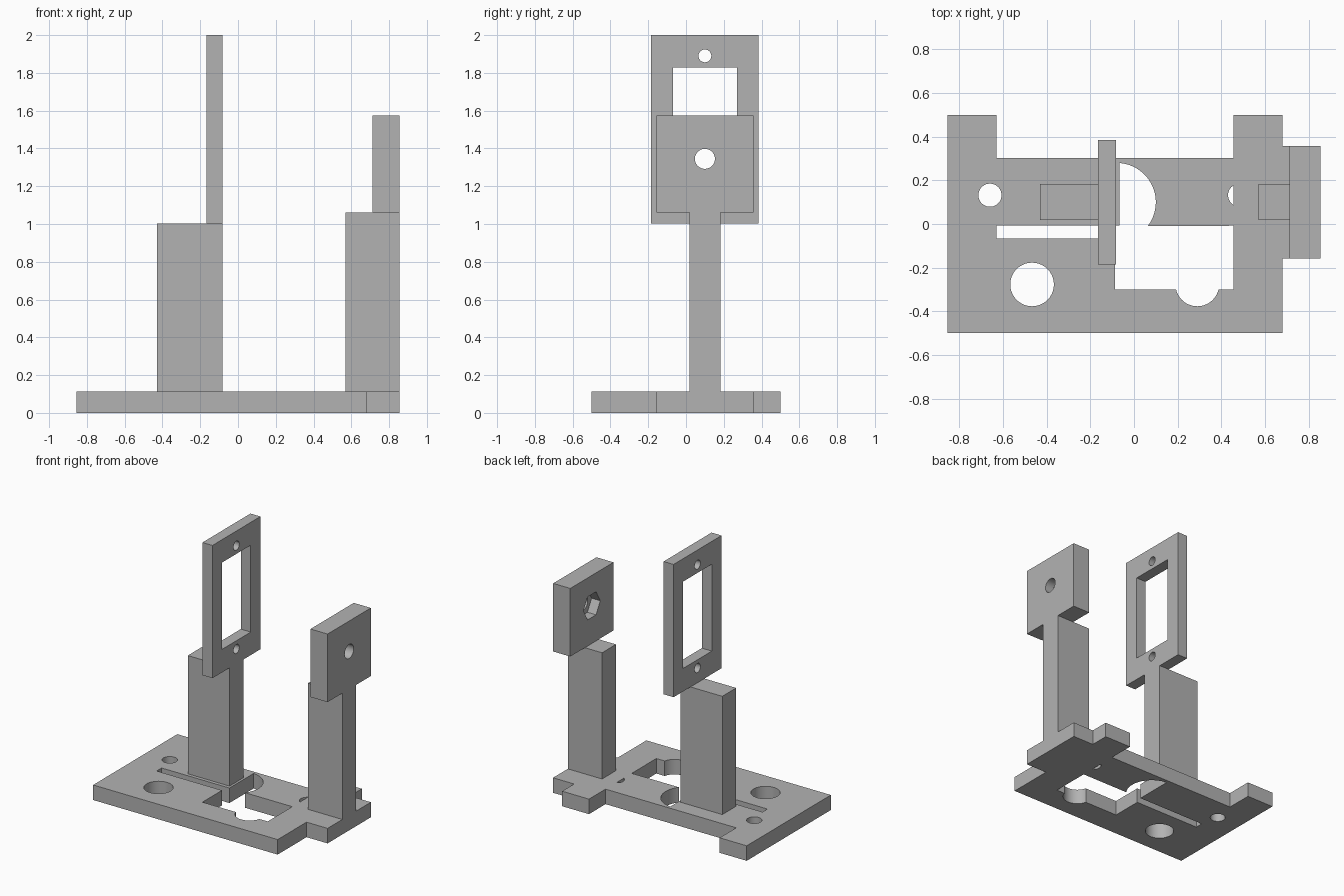
import bpy, bmesh
from math import sin, cos, radians
from mathutils import Matrix

cube = bpy.data.objects.get("Cube")
if cube:
    bpy.data.objects.remove(cube, do_unlink=True)

GREY = (0.45, 0.45, 0.45, 1)
grey = bpy.data.materials.new("plain grey")
grey.use_nodes = True
grey.diffuse_color = GREY
grey.node_tree.nodes["Principled BSDF"].inputs["Base Color"].default_value = GREY

# Local u, v, thickness become y, z, x for upright plates
UPRIGHT = Matrix(((0, 0, 1, 0), (1, 0, 0, 0), (0, 1, 0, 0), (0, 0, 0, 1)))


def arc(cx, cy, r, start, end, steps=24):
    angles = [radians(start + (end - start) * i / steps) for i in range(steps + 1)]
    return [(cx + r * cos(a), cy + r * sin(a)) for a in angles]


def circle(cx, cy, r, sides=40):
    return arc(cx, cy, r, 0, 360, sides)[:-1]


def rect(u0, u1, v0, v1):
    return [(u0, v0), (u1, v0), (u1, v1), (u0, v1)]


def plate(name, loops, low, high, upright=False):
    """Extrude an outline with holes from low to high."""
    curve = bpy.data.curves.new(name + " profile", 'CURVE')
    curve.dimensions = '2D'
    curve.fill_mode = 'BOTH'
    curve.extrude = (high - low) / 2
    for loop in loops:
        spline = curve.splines.new('POLY')
        spline.points.add(len(loop) - 1)
        for point, (u, v) in zip(spline.points, loop):
            point.co = (u, v, 0, 1)
        spline.use_cyclic_u = True
    temp = bpy.data.objects.new(name + " profile", curve)
    bpy.context.collection.objects.link(temp)
    graph = bpy.context.evaluated_depsgraph_get()
    mesh = bpy.data.meshes.new_from_object(temp.evaluated_get(graph))
    bpy.data.objects.remove(temp, do_unlink=True)

    mesh.transform(Matrix.Translation((0, 0, (low + high) / 2)))
    if upright:
        mesh.transform(UPRIGHT)
    bm = bmesh.new()
    bm.from_mesh(mesh)
    bmesh.ops.remove_doubles(bm, verts=bm.verts, dist=0.0001)
    bmesh.ops.recalc_face_normals(bm, faces=bm.faces)
    bm.to_mesh(mesh)
    bm.free()

    mesh.name = name
    mesh.materials.clear()
    mesh.materials.append(grey)
    obj = bpy.data.objects.new(name, mesh)
    bpy.context.collection.objects.link(obj)
    bpy.ops.object.select_all(action='DESELECT')
    obj.select_set(True)
    bpy.context.view_layer.objects.active = obj
    bpy.ops.object.shade_smooth_by_angle(angle=radians(30))
    return obj


BASE_TOP = 0.113

# Base: notched outline with a side tab
outline = [(-0.855, -0.5), (0.68, -0.5), (0.68, -0.157), (0.855, -0.157),
           (0.855, 0.358), (0.68, 0.358), (0.68, 0.5), (0.457, 0.5),
           (0.457, 0.303), (-0.63, 0.303), (-0.63, 0.5), (-0.855, 0.5)]
# Large opening: slot, rectangle and two round bites
opening = ([(-0.63, -0.067), (-0.086, -0.067), (-0.086, -0.3)]
           + arc(0.29, -0.277, 0.1, 193.3, 346.7)
           + [(0.457, -0.3), (0.457, -0.008)]
           + arc(-0.08, 0.1, 0.18, -37, 85.5)
           + [(-0.066, -0.008), (-0.63, -0.008)])
holes = [circle(-0.66, 0.132, 0.053), circle(-0.467, -0.277, 0.1),
         arc(0.484, 0.132, 0.053, 121, 239, 16)]
plate("base", [outline, opening] + holes, 0, BASE_TOP)

# Pillars
plate("frame_pillar", [rect(-0.43, -0.083, 0.018, 0.183)], BASE_TOP, 1.002)
plate("block_pillar", [rect(0.57, 0.855, 0.018, 0.183)], BASE_TOP, 1.062)

# Upright frame with window and two screw holes
plate("mounting_frame",
      [rect(-0.185, 0.385, 1.002, 2), rect(-0.07, 0.27, 1.175, 1.828),
       circle(0.1, 1.89, 0.034), circle(0.1, 1.113, 0.034)],
      -0.166, -0.083, upright=True)

# Block with a round hole opening into a hexagonal pocket
block = rect(-0.157, 0.357, 1.062, 1.574)
plate("block_outer_half", [block, circle(0.1, 1.345, 0.053)], 0.785, 0.855, upright=True)
plate("block_pocket_half", [block, circle(0.1, 1.345, 0.1, 6)], 0.713, 0.785, upright=True)
